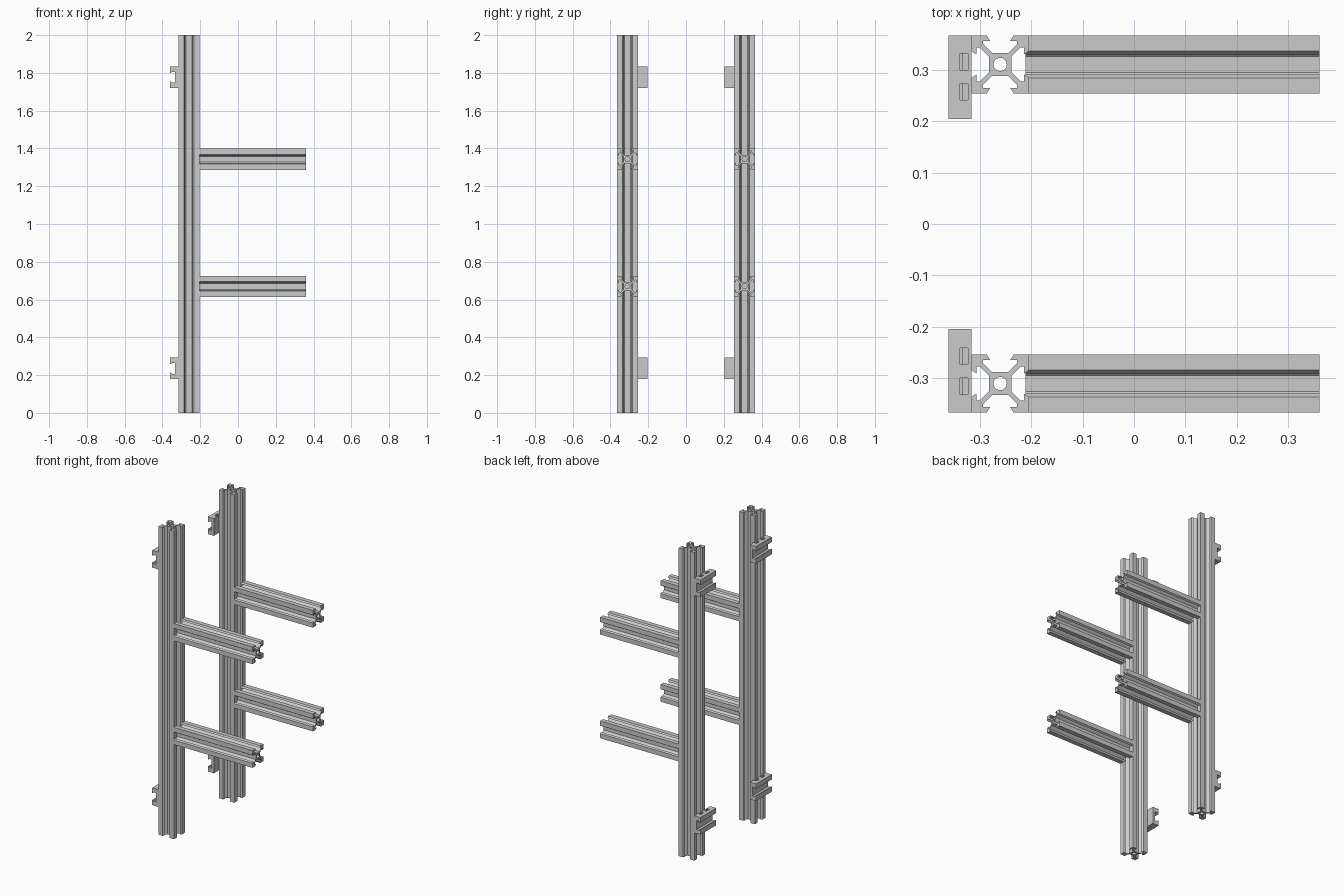
import bpy
import bmesh
import math
from mathutils import Matrix, Vector

cube = bpy.data.objects.get("Cube")
if cube:
    bpy.data.objects.remove(cube, do_unlink=True)

HALF = 0.056        # half the width of the slotted bar
POST_X = -0.26
POST_Y = 0.31


def slotted_outline():
    """Outline of a square bar with a T-slot in each side."""
    octant = [(0.0155, 0.022), (0.033, 0.0395), (0.033, 0.046),
              (0.0195, 0.046), (0.026, HALF), (HALF, HALF)]
    quarter = octant + [(y, x) for x, y in reversed(octant[:-1])]
    outline = []
    for _ in range(4):
        outline += quarter
        quarter = [(y, -x) for x, y in quarter]
    return outline


def circle(radius, count=32):
    return [(radius * math.cos(math.tau * i / count),
             radius * math.sin(math.tau * i / count)) for i in range(count)]


def extrude_loops(name, loops, length, matrix):
    """Fill closed loops (inner ones become holes) and extrude along local z."""
    bm = bmesh.new()
    for loop in loops:
        verts = [bm.verts.new((x, y, 0)) for x, y in loop]
        for a, b in zip(verts, verts[1:] + verts[:1]):
            bm.edges.new((a, b))
    bmesh.ops.triangle_fill(bm, edges=bm.edges[:], use_beauty=True,
                            normal=Vector((0, 0, 1)))
    ext = bmesh.ops.extrude_face_region(bm, geom=bm.faces[:],
                                        use_keep_orig=True)
    top = [g for g in ext["geom"] if isinstance(g, bmesh.types.BMVert)]
    bmesh.ops.translate(bm, verts=top, vec=(0, 0, length))
    bmesh.ops.recalc_face_normals(bm, faces=bm.faces[:])
    bm.transform(matrix)
    mesh = bpy.data.meshes.new(name)
    bm.to_mesh(mesh)
    bm.free()
    obj = bpy.data.objects.new(name, mesh)
    bpy.context.collection.objects.link(obj)
    bpy.ops.object.select_all(action="DESELECT")
    obj.select_set(True)
    bpy.context.view_layer.objects.active = obj
    bpy.ops.object.shade_smooth_by_angle(angle=math.radians(30))
    return obj


def cut_box(target, center, size):
    """Cut a rectangular pocket and discard the cutter."""
    bpy.ops.mesh.primitive_cube_add(size=1, location=center)
    cutter = bpy.context.object
    cutter.name = "pocket_cutter"
    cutter.scale = size
    cutter.hide_render = True
    bpy.context.view_layer.objects.active = target
    mod = target.modifiers.new("pocket", "BOOLEAN")
    mod.operation = "DIFFERENCE"
    mod.solver = "EXACT"
    mod.object = cutter
    bpy.ops.object.modifier_apply(modifier=mod.name)
    bpy.data.objects.remove(cutter, do_unlink=True)


bar = [slotted_outline(), circle(0.0128)]

# C-shaped bracket section: x runs outward from the post, y is height
half_c = [(0, HALF), (0.044, HALF), (0.044, 0.023), (0.038, 0.023),
          (0.034, 0.029), (0.017, 0.029)]
bracket_section = half_c + [(x, -y) for x, y in reversed(half_c)]

# Local z -> world x for the arms
along_x = Matrix.Rotation(math.pi / 2, 4, "Y")

for side, s in (("front", -1), ("back", 1)):
    # Upright
    extrude_loops(f"{side}_post", [bar[0], bar[1]], 2.0,
                  Matrix.Translation((POST_X, s * POST_Y, 0)))

    # Arms, seated slightly into the post slot
    for level, z in (("lower", 0.67), ("upper", 1.343)):
        extrude_loops(f"{side}_{level}_arm", bar, 0.571,
                      Matrix.Translation((-0.211, s * POST_Y, z)) @ along_x)

    # Hook brackets on the rear face of the post
    for level, z in (("lower", 0.236), ("upper", 1.777)):
        y_start = 0.204 if s > 0 else -0.366
        place = Matrix(((-1, 0, 0, POST_X - HALF),
                        (0, 0, 1, y_start),
                        (0, 1, 0, z),
                        (0, 0, 0, 1)))
        bracket = extrude_loops(f"{side}_{level}_bracket",
                                [bracket_section], 0.162, place)
        for y in (0.257, 0.315):
            cut_box(bracket, (-0.3305, s * y, z + HALF),
                    (0.015, 0.032, 0.064))
